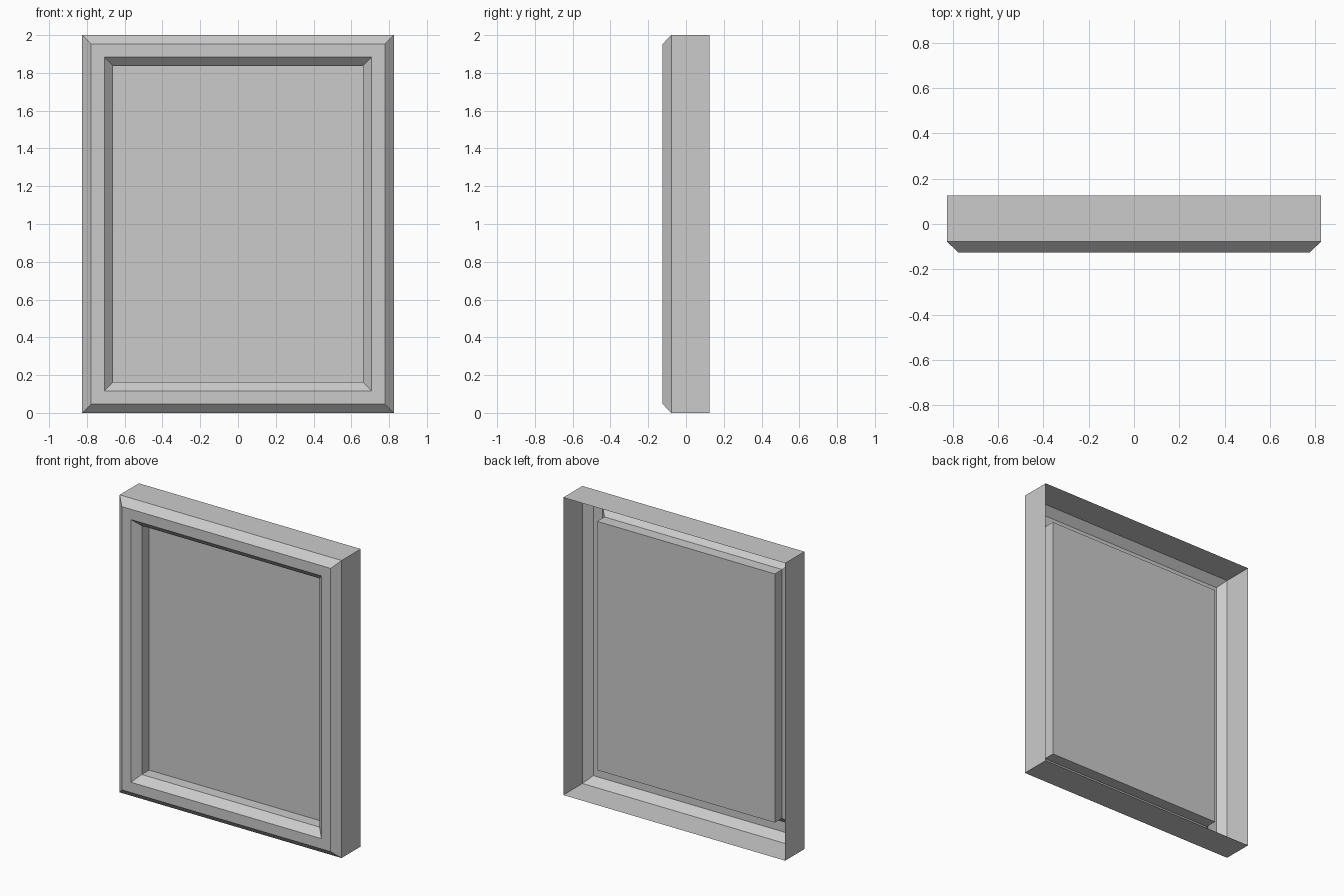
import bpy, bmesh

if "Cube" in bpy.data.objects:
    bpy.data.objects.remove(bpy.data.objects["Cube"])

W, H = 1.65, 2.0           # outer width and height
BACK, SHOULDER, FACE, PANEL_Y = 0.125, -0.078, -0.125, 0.0

# Moulding cross-section: (inset from outer edge, y), open at the back
PROFILE = [(0, BACK), (0, SHOULDER), (0.048, FACE), (0.117, FACE),
           (0.164, SHOULDER), (0.164, PANEL_Y)]


def rect(bm, inset, y):
    x = W / 2 - inset
    return [bm.verts.new(p) for p in ((-x, y, inset), (x, y, inset),
                                      (x, y, H - inset), (-x, y, H - inset))]


def finish(bm, name):
    mesh = bpy.data.meshes.new(name)
    bm.to_mesh(mesh)
    bm.free()
    obj = bpy.data.objects.new(name, mesh)
    bpy.context.collection.objects.link(obj)
    return obj


# Frame: mitred moulding swept round the rectangle
bm = bmesh.new()
rings = [rect(bm, *p) for p in PROFILE]
for a, b in zip(rings, rings[1:]):
    for i in range(4):
        j = (i + 1) % 4
        bm.faces.new((a[i], a[j], b[j], b[i]))
finish(bm, "frame_moulding")

# Recessed panel closing the inner opening
bm = bmesh.new()
bm.faces.new(rect(bm, *PROFILE[-1]))
finish(bm, "picture_panel")
